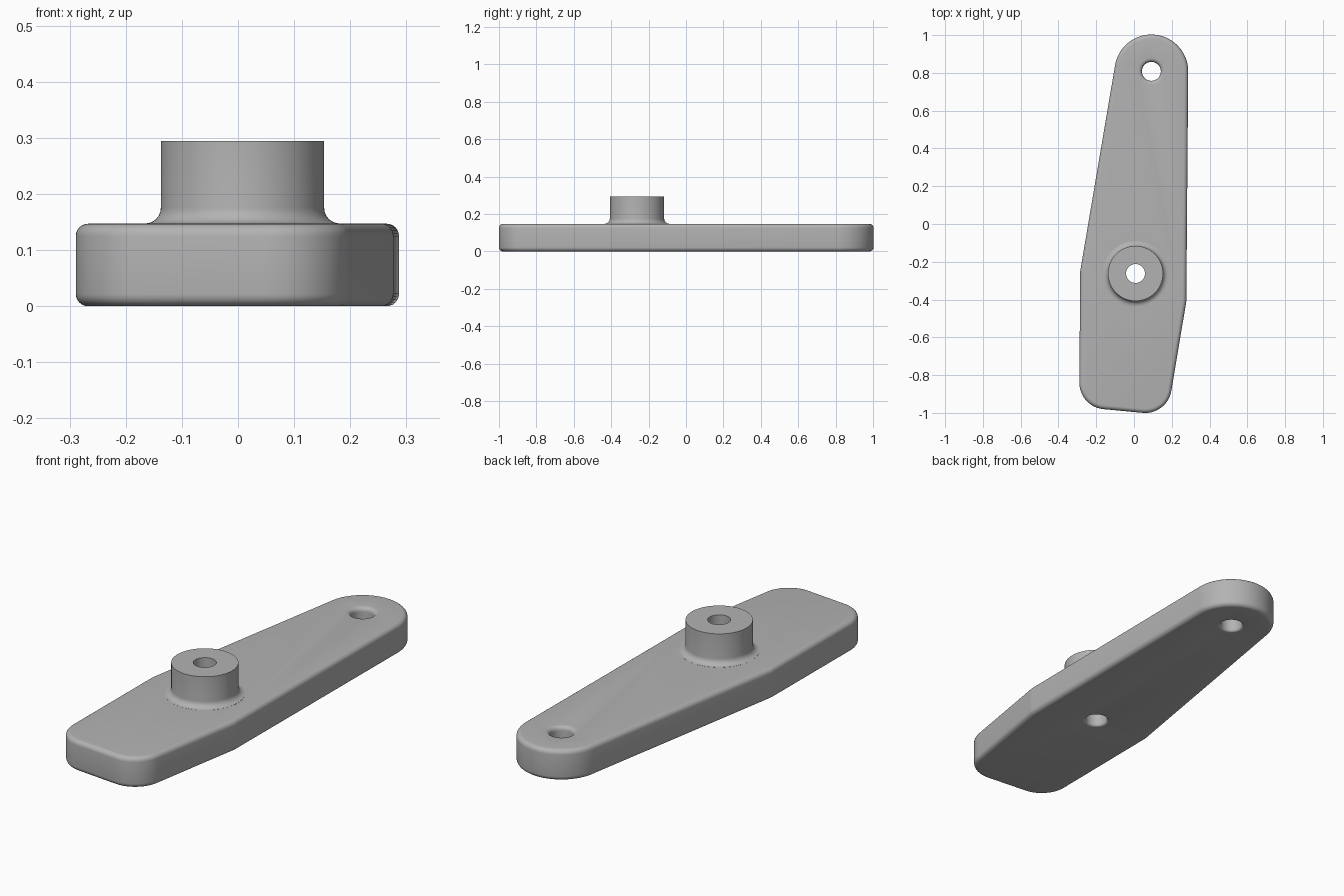
import bpy, bmesh, math
from mathutils import Vector

old = bpy.data.objects.get("Cube")
if old:
    bpy.data.objects.remove(old, do_unlink=True)

TOP = 0.147       # plate thickness
EDGE = 0.022      # plate edge rounding
BOSS = (0.008, -0.262)
END = (0.092, 0.808)
END_R = 0.195

grey = bpy.data.materials.new("plain grey")
grey.use_nodes = True
grey.diffuse_color = (0.45, 0.45, 0.45, 1)
grey.node_tree.nodes["Principled BSDF"].inputs["Base Color"].default_value = grey.diffuse_color


def loft(name, rings):
    """Closed solid skinned through a stack of equal-length rings."""
    bm = bmesh.new()
    loops = [[bm.verts.new(p) for p in ring] for ring in rings]
    n = len(loops[0])
    for a, b in zip(loops, loops[1:]):
        for i in range(n):
            j = (i + 1) % n
            bm.faces.new((a[i], a[j], b[j], b[i]))
    bm.faces.new(loops[0][::-1])
    bm.faces.new(loops[-1])
    bmesh.ops.recalc_face_normals(bm, faces=bm.faces)
    mesh = bpy.data.meshes.new(name)
    bm.to_mesh(mesh)
    bm.free()
    mesh.materials.append(grey)
    obj = bpy.data.objects.new(name, mesh)
    bpy.context.collection.objects.link(obj)
    return obj


def lathe(name, centre, profile, n=64):
    return loft(name, [[(centre[0] + r * math.cos(math.tau * i / n),
                         centre[1] + r * math.sin(math.tau * i / n), z)
                        for i in range(n)] for r, z in profile])


def arc(cx, cy, r, a0, a1, steps):
    return [Vector((cx + r * math.cos(math.radians(a0 + (a1 - a0) * k / steps)),
                    cy + r * math.sin(math.radians(a0 + (a1 - a0) * k / steps))))
            for k in range(steps + 1)]


def round_corner(before, corner, after, r, steps=14):
    c = Vector(corner)
    u, v = (Vector(before) - c).normalized(), (Vector(after) - c).normalized()
    half = u.angle(v) / 2
    mid = c + (u + v).normalized() * r / math.sin(half)
    start = c + u * r / math.tan(half) - mid
    a0 = math.degrees(math.atan2(start.y, start.x))
    return arc(mid.x, mid.y, r, a0, a0 + 180 - math.degrees(2 * half), steps)


def inset(points, d):
    """Mitred inward offset of a counter-clockwise outline."""
    out = []
    for i, p in enumerate(points):
        e = (p - points[i - 1]).normalized()
        f = (points[(i + 1) % len(points)] - p).normalized()
        n1, n2 = Vector((-e.y, e.x)), Vector((-f.y, f.x))
        out.append(p + (n1 + n2) * d / (1 + n1.dot(n2)))
    return out


# Plate outline: round far end, two side bends, two rounded near corners
left_bend, right_bend = (-0.285, -0.25), (0.277, -0.41)
near_left, near_right = (-0.29, -0.968), (0.176, -1.012)
outline = arc(*END, END_R, 0, 170.4, 40)
outline += round_corner(outline[-1], left_bend, near_left, 0.1, 4)
outline += round_corner(left_bend, near_left, near_right, 0.14)
outline += round_corner(near_left, near_right, right_bend, 0.14)
outline += round_corner(near_right, right_bend, outline[0], 0.1, 4)

# Plate with rounded upper and lower edges
levels = []
for k in range(7):
    a = math.radians(15 * k)
    levels.append((EDGE * (1 - math.sin(a)), EDGE * (1 - math.cos(a))))
levels += [(d, TOP - z) for d, z in reversed(levels)]
plate = loft("lever_plate", [[(p.x, p.y, z) for p in inset(outline, d)] for d, z in levels])

# Boss with a fillet at its foot
R, F = 0.1455, 0.028
foot = [(R + F - F * math.sin(math.radians(a)), TOP + 0.0004 + F - F * math.cos(math.radians(a)))
        for a in range(0, 91, 15)]
boss = lathe("pivot_boss", BOSS, [(R + F, TOP / 2)] + foot + [(R, 0.294)], 80)


# Bore cutters, softened where they meet the plate faces
def bore(name, centre, top_round):
    def flare(r):
        return [(0.05 + r - r * math.sin(math.radians(a)), r - r * math.cos(math.radians(a)))
                for a in range(0, 91, 15)]
    prof = [(0.062, -0.05)] + flare(0.012)
    if top_round:
        prof += [(r, TOP - z) for r, z in reversed(flare(0.02))] + [(0.07, 0.2)]
    else:
        prof += [(0.05, 0.4)]
    return lathe(name, centre, prof, 48)


def combine(tool, operation):
    mod = plate.modifiers.new(operation.lower(), 'BOOLEAN')
    mod.operation, mod.object, mod.solver = operation, tool, 'EXACT'
    bpy.ops.object.modifier_apply(modifier=mod.name)
    bpy.data.objects.remove(tool, do_unlink=True)


bpy.ops.object.select_all(action='DESELECT')
bpy.context.view_layer.objects.active = plate
plate.select_set(True)
combine(boss, 'UNION')
combine(bore("pivot_bore", BOSS, False), 'DIFFERENCE')
combine(bore("end_bore", END, True), 'DIFFERENCE')

bpy.ops.object.shade_smooth_by_angle(angle=math.radians(35))
plate.name = "lever_arm"
